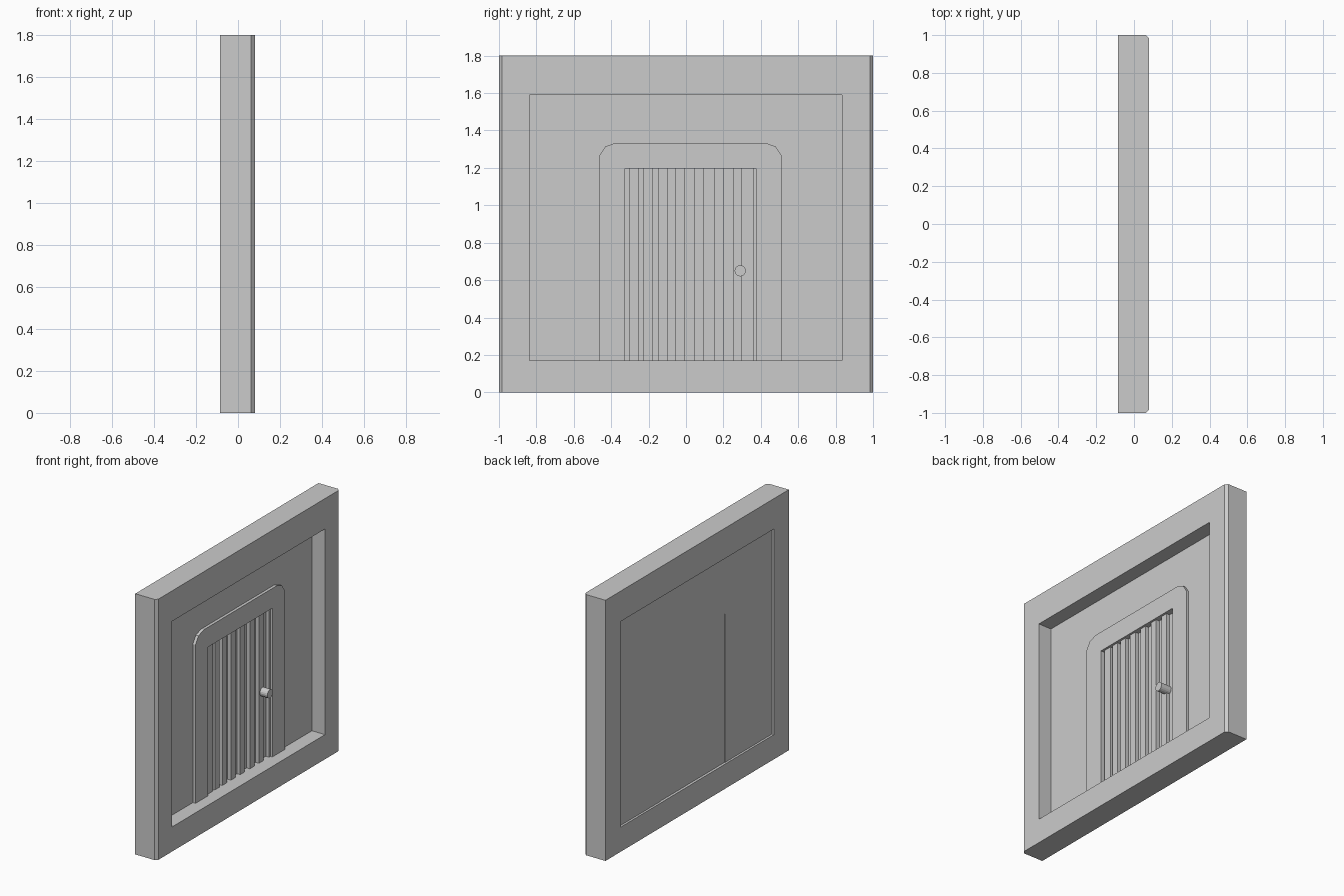
import bpy, bmesh, math
from mathutils import Vector, Matrix

if "Cube" in bpy.data.objects:
    bpy.data.objects.remove(bpy.data.objects["Cube"])


def finish(name, bm):
    bmesh.ops.recalc_face_normals(bm, faces=bm.faces[:])
    me = bpy.data.meshes.new(name)
    bm.to_mesh(me)
    bm.free()
    ob = bpy.data.objects.new(name, me)
    bpy.context.collection.objects.link(ob)
    return ob


def extrude(name, points, vec):
    """Closed profile of 3D points, extruded along a vector."""
    bm = bmesh.new()
    f = bm.faces.new([bm.verts.new(p) for p in points])
    r = bmesh.ops.extrude_face_region(bm, geom=[f])
    moved = [v for v in r['geom'] if isinstance(v, bmesh.types.BMVert)]
    bmesh.ops.translate(bm, verts=moved, vec=Vector(vec))
    bmesh.ops.triangulate(bm, faces=[f for f in bm.faces if len(f.verts) > 4])
    return finish(name, bm)


def plate(name, yz, x0, x1):
    return extrude(name, [(x0, y, z) for y, z in yz], (x1 - x0, 0, 0))


FLOOR, TOP = 0.17, 1.59          # wall opening heights
L, R, LINTEL = -0.325, 0.375, 1.197   # doorway

# Outer frame: rectangular loops bridged into a ring, front side edges chamfered
bm = bmesh.new()
c = 0.017
rects = [(-0.085, -1, 1, 0, 1.8), (0.08 - c, -1, 1, 0, 1.8), (0.08, -1 + c, 1 - c, 0, 1.8),
         (0.08, -0.837, 0.835, FLOOR, TOP), (-0.085, -0.837, 0.835, FLOOR, TOP)]
loops = [[bm.verts.new((x, y, z)) for y, z in ((a, lo), (b, lo), (b, hi), (a, hi))]
         for x, a, b, lo, hi in rects]
for i, p in enumerate(loops):
    q = loops[(i + 1) % len(loops)]
    for k in range(4):
        n = (k + 1) % 4
        bm.faces.new((p[k], p[n], q[n], q[k]))
finish("outer_frame", bm)

# Recessed wall panel with the doorway cut out
doorway = [(R, FLOOR), (R, LINTEL), (L, LINTEL), (L, FLOOR)]
plate("wall_panel", [(-0.837, FLOOR), (-0.837, TOP), (0.835, TOP), (0.835, FLOOR)] + doorway,
      -0.07, -0.02)

# Door surround with faceted upper corners
mid = 0.024
half = [(-0.488, FLOOR), (-0.488, 1.264), (-0.456, 1.314), (-0.4, 1.334)]
arch = [(mid + y, z) for y, z in half] + [(mid - y, z) for y, z in reversed(half)]
plate("door_surround", arch + doorway, -0.02, 0.0)

# Door: comb-shaped plan of raised slats, extruded upward
back, groove, face = -0.067, -0.04, -0.015
slats = [(-0.305, -0.25), (-0.23, -0.18), (-0.15, -0.10), (-0.055, -0.005),
         (0.045, 0.095), (0.15, 0.20), (0.25, 0.30)]
plan = [(back, L), (groove, L)]
for a, b in slats:
    plan += [(groove, a), (face, a), (face, b), (groove, b)]
plan += [(groove, 0.36), (face, 0.36), (face, R), (back, R)]
extrude("door", [(x, y, FLOOR) for x, y in plan], (0, 0, LINTEL - FLOOR))

# Door knob
bm = bmesh.new()
bmesh.ops.create_cone(bm, cap_ends=True, segments=16, radius1=0.03, radius2=0.03, depth=0.08,
                      matrix=Matrix.Translation((0.002, 0.29, 0.65)) @ Matrix.Rotation(math.pi / 2, 4, 'Y'))
finish("door_knob", bm)
